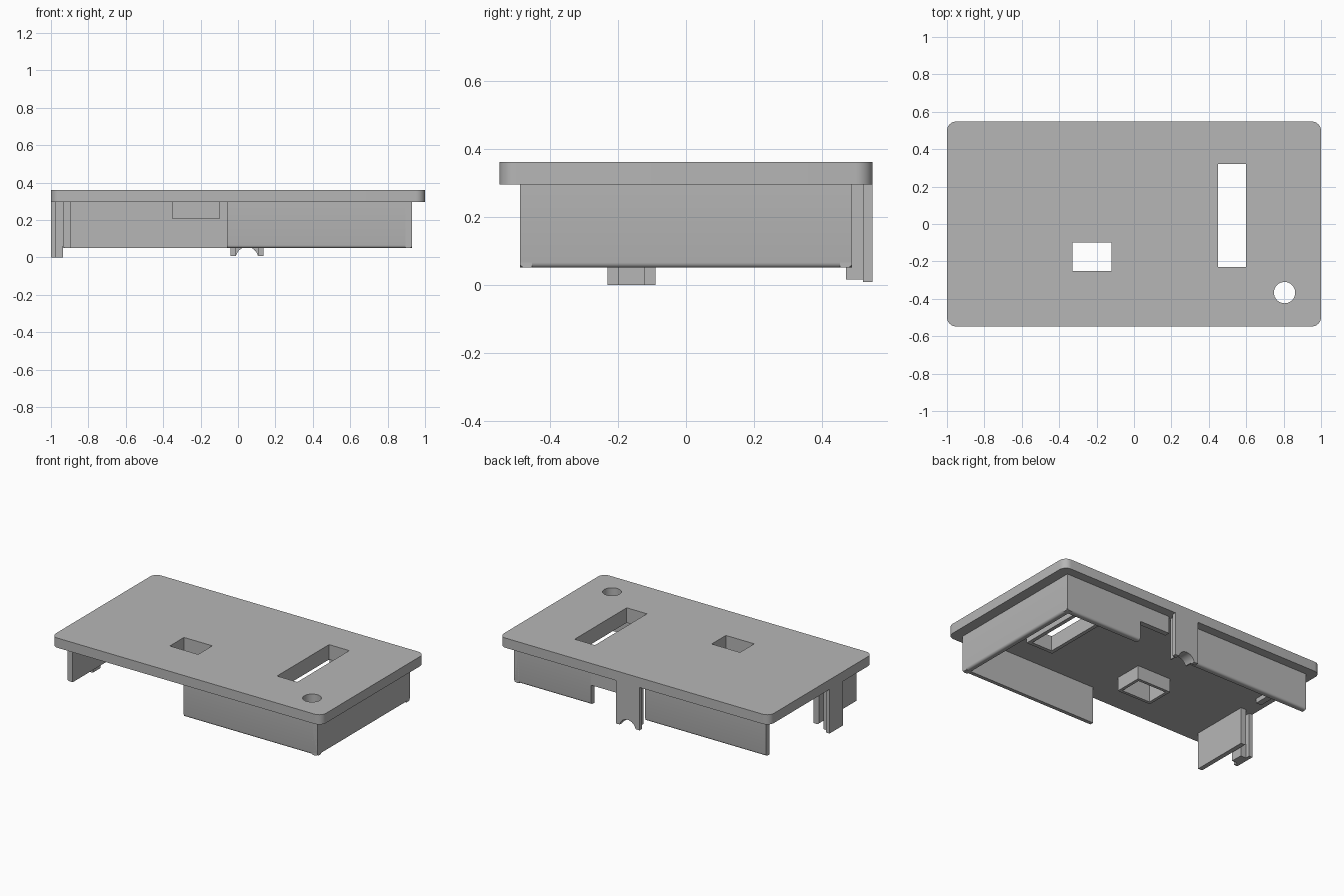
import bpy, bmesh, math
from mathutils import Matrix, Vector

cube = bpy.data.objects.get("Cube")
if cube:
    bpy.data.objects.remove(cube, do_unlink=True)

grey = bpy.data.materials.new("plain grey")
grey.use_nodes = True
colour = (0.47, 0.47, 0.47, 1)
grey.diffuse_color = colour
grey.node_tree.nodes["Principled BSDF"].inputs["Base Color"].default_value = colour


def add(name, mesh):
    obj = bpy.data.objects.new(name, mesh)
    bpy.context.collection.objects.link(obj)
    mesh.materials.clear()
    mesh.materials.append(grey)
    return obj


def smooth(obj):
    bpy.ops.object.select_all(action="DESELECT")
    obj.select_set(True)
    bpy.context.view_layer.objects.active = obj
    bpy.ops.object.shade_smooth_by_angle(angle=math.radians(35))


def rect(x0, x1, y0, y1, r=0):
    """Outline of a rectangle, with rounded corners if r is set."""
    if not r:
        return [(x0, y0), (x1, y0), (x1, y1), (x0, y1)]
    centres = [(x1 - r, y1 - r), (x0 + r, y1 - r), (x0 + r, y0 + r), (x1 - r, y0 + r)]
    return [(cx + r * math.cos(a), cy + r * math.sin(a))
            for q, (cx, cy) in enumerate(centres)
            for a in [math.pi / 2 * (q + i / 8) for i in range(9)]]


def arc(cx, cy, r, a0, a1, n):
    return [(cx + r * math.cos(a0 + (a1 - a0) * i / n),
             cy + r * math.sin(a0 + (a1 - a0) * i / n)) for i in range(n + 1)]


def slab(name, loops, lo, hi, upright=False):
    """Outlines (the first solid, the others holes) extruded along z, or along y if upright."""
    curve = bpy.data.curves.new(name, "CURVE")
    curve.dimensions = "2D"
    curve.fill_mode = "BOTH"
    curve.extrude = (hi - lo) / 2
    for loop in loops:
        spline = curve.splines.new("POLY")
        spline.points.add(len(loop) - 1)
        for point, (x, y) in zip(spline.points, loop):
            point.co = (x, y, 0, 1)
        spline.use_cyclic_u = True
    temp = bpy.data.objects.new(name + " outline", curve)
    bpy.context.collection.objects.link(temp)
    deps = bpy.context.evaluated_depsgraph_get()
    mesh = bpy.data.meshes.new_from_object(temp.evaluated_get(deps))
    bpy.data.objects.remove(temp, do_unlink=True)
    mid = (lo + hi) / 2
    if upright:
        mesh.transform(Matrix.Translation((0, mid, 0)) @ Matrix.Rotation(math.pi / 2, 4, "X"))
    else:
        mesh.transform(Matrix.Translation((0, 0, mid)))
    bm = bmesh.new()
    bm.from_mesh(mesh)
    bmesh.ops.remove_doubles(bm, verts=bm.verts, dist=0.0001)
    bmesh.ops.recalc_face_normals(bm, faces=bm.faces)
    bm.to_mesh(mesh)
    bm.free()
    obj = add(name, mesh)
    smooth(obj)
    return obj


def box(name, x, y, z, outward=None):
    """Box from ranges; the bottom edge on the outward side is rounded."""
    bm = bmesh.new()
    bmesh.ops.create_cube(bm, size=1)
    for v in bm.verts:
        v.co = [r[0] if c < 0 else r[1] for r, c in zip((x, y, z), v.co)]
    if outward:
        out = Vector(outward)
        edges = [e for e in bm.edges
                 if any(f.normal.z < -0.9 for f in e.link_faces)
                 and any(f.normal.dot(out) > 0.9 for f in e.link_faces)]
        bmesh.ops.bevel(bm, geom=edges, offset=0.015, segments=4, profile=0.5, affect="EDGES")
    bmesh.ops.recalc_face_normals(bm, faces=bm.faces)
    mesh = bpy.data.meshes.new(name)
    bm.to_mesh(mesh)
    bm.free()
    obj = add(name, mesh)
    if outward:
        smooth(obj)


# Cover plate with its three openings
BASE, TOP, LOW = 0.295, 0.36, 0.05
window = (-0.33, -0.12, -0.25, -0.10)
slot = (0.45, 0.60, -0.23, 0.32)
slab("cover_plate",
     [rect(-1, 1, -0.548, 0.548, 0.05), rect(*window), rect(*slot),
      arc(0.805, -0.367, 0.057, 0, math.tau, 32)[:-1]], BASE, TOP)


# Collars hanging below the openings
def collar(name, hole, wall, bottom):
    x0, x1, y0, y1 = hole
    slab(name, [rect(x0 - wall, x1 + wall, y0 - wall, y1 + wall), rect(*hole)], bottom, BASE)


collar("window_collar", window, 0.02, 0.205)
collar("slot_collar", slot, 0.025, 0.26)

# Skirt walls
T = 0.035
full = (LOW, BASE)
front, back = (-0.488, -0.488 + T), (0.488 - T, 0.488)
box("right_end_wall", (0.93 - T, 0.93), (-0.488, 0.488), full, (1, 0, 0))
box("front_wall", (-0.06, 0.93), front, full, (0, -1, 0))
box("back_wall_long", (-0.935, -0.04), back, full, (0, 1, 0))
box("back_wall_short", (0.36, 0.93), back, full, (0, 1, 0))
box("back_wall_notch_bridge", (0.135, 0.36), back, (0.18, BASE))
box("side_wall", (-0.935, -0.895), (-0.47, -0.07), full, (-1, 0, 0))
box("side_ledge", (-0.935, -0.895), (0.07, 0.43), (0.265, BASE))


# Back latch: outer plate and narrower inner rib, both arched for a cable
def arched(x0, x1, z0):
    cx, cz, r = 0.048, -0.005, 0.06
    a = math.asin((z0 - cz) / r)
    arch = arc(cx, cz, r, math.pi - a, a, 16)
    return [(x0, BASE), (x0, z0)] + arch + [(x1, z0), (x1, BASE)]


slab("back_latch_plate", [arched(-0.04, 0.136, 0.008)], 0.52, 0.548, True)
slab("back_latch_rib", [arched(-0.015, 0.111, 0.015)], 0.47, 0.52, True)

# Side latch
box("side_latch_plate", (-1, -0.975), (-0.23, -0.09), (0, BASE))
box("side_latch_rib", (-0.975, -0.935), (-0.20, -0.12), (0, BASE))
